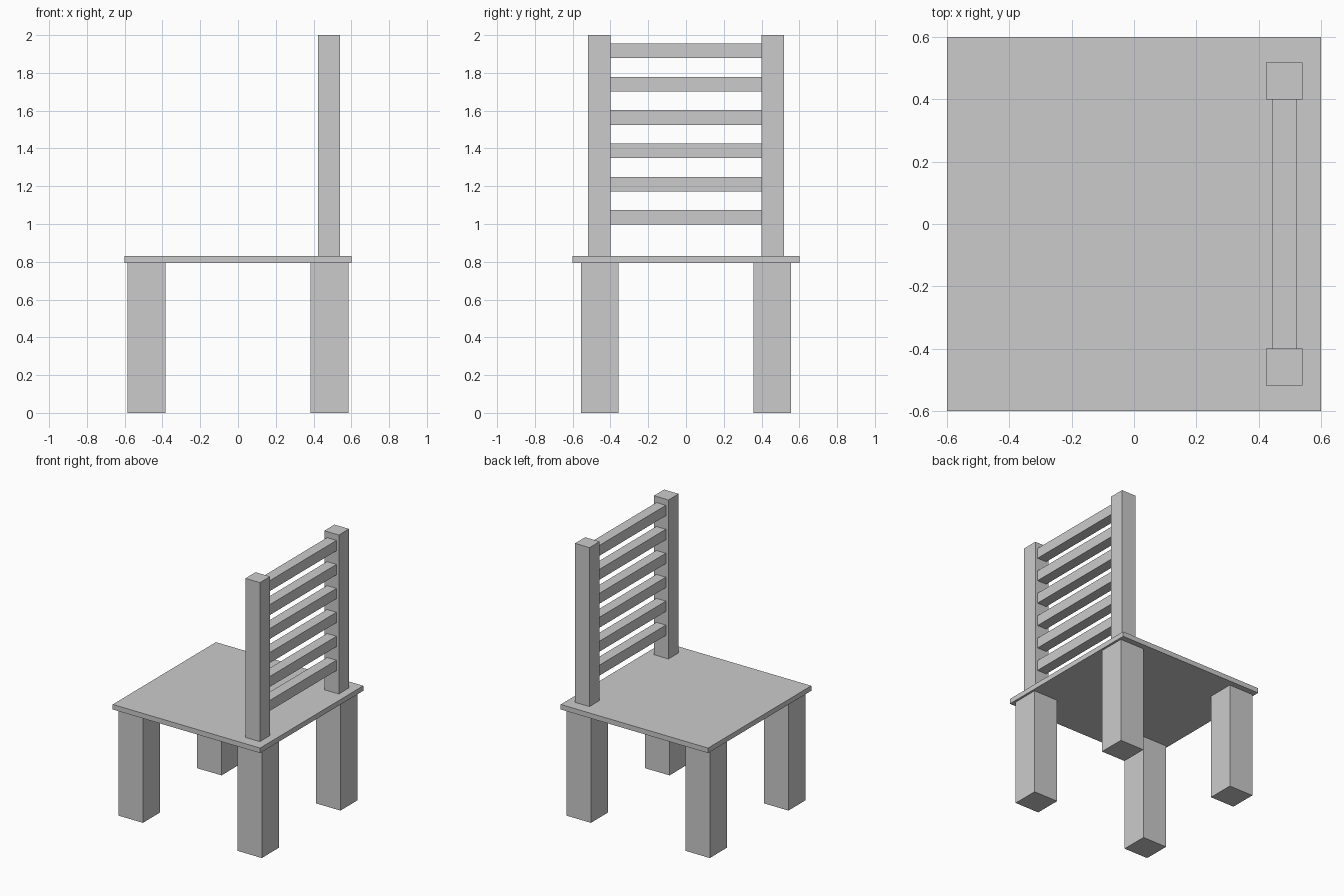
import bpy

if "Cube" in bpy.data.objects:
    bpy.data.objects.remove(bpy.data.objects["Cube"])


def box(name, x, y, z):
    """Box from (min, max) ranges on each axis."""
    bpy.ops.mesh.primitive_cube_add(size=1, location=[sum(r) / 2 for r in (x, y, z)])
    ob = bpy.context.object
    ob.name = name
    ob.scale = [r[1] - r[0] for r in (x, y, z)]
    bpy.ops.object.transform_apply(location=False, rotation=False, scale=True)
    return ob


def around(c, size):
    return (c - size / 2, c + size / 2)


SEAT_BOTTOM, SEAT_TOP = 0.793, 0.83

# Seat slab
box("seat", (-0.6, 0.6), (-0.6, 0.6), (SEAT_BOTTOM, SEAT_TOP))

# Four square legs
for end, x in (("front", -0.484), ("rear", 0.484)):
    for side, y in (("right", -0.457), ("left", 0.457)):
        box(f"{end}_{side}_leg", around(x, 0.2), around(y, 0.2), (0, SEAT_BOTTOM))

# Two backrest posts
for side, y in (("right", -0.459), ("left", 0.459)):
    box(f"{side}_back_post", around(0.482, 0.118), around(y, 0.118), (SEAT_TOP, 2))

# Six horizontal back slats between the posts
for i in range(6):
    box(f"back_slat_{i + 1}", around(0.483, 0.077), (-0.4, 0.4),
        around(1.035 + i * 0.1763, 0.077))
